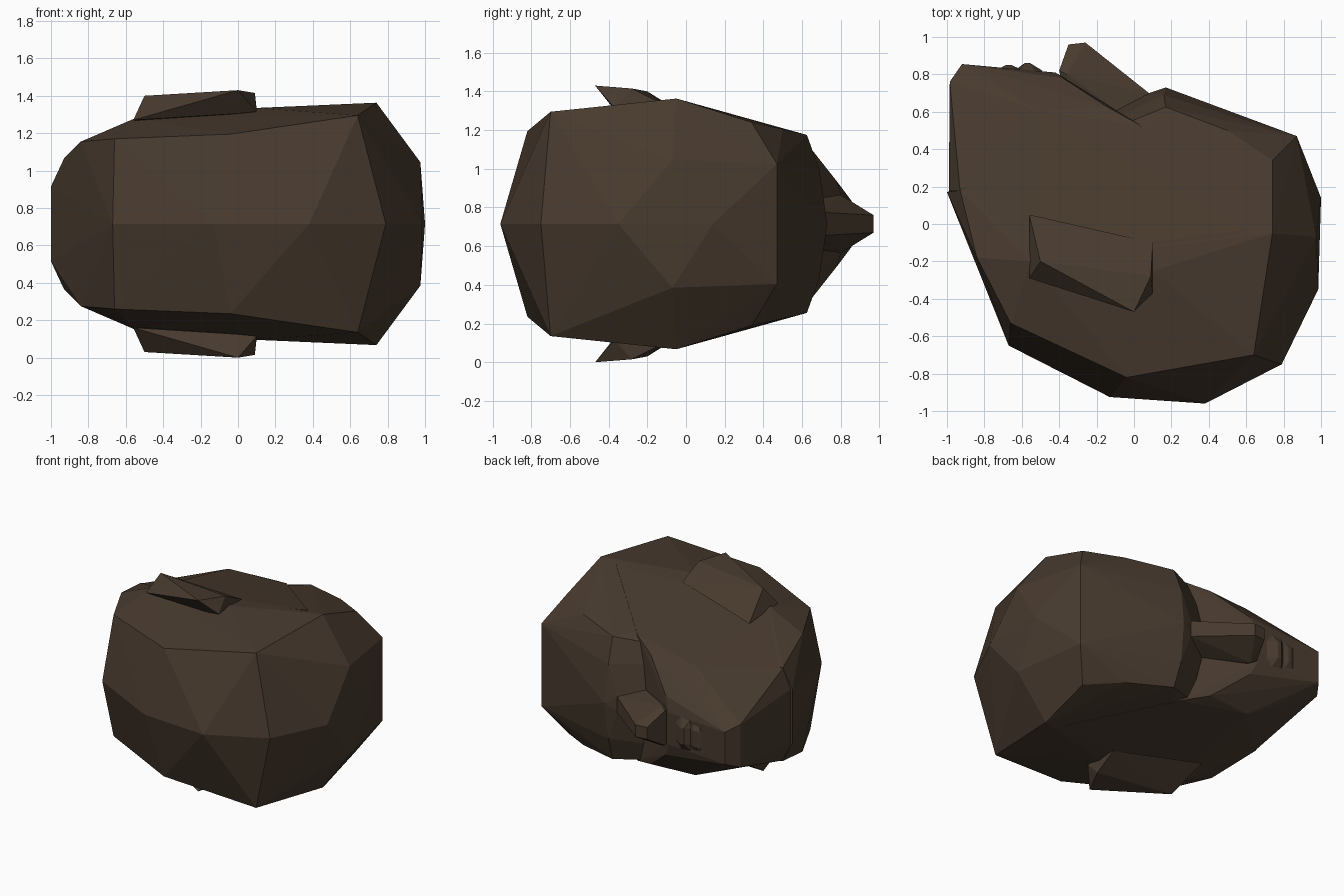
import bpy, bmesh

MID = 0.715  # height of the symmetry plane (head lies on its side)

mat = bpy.data.materials.new("dark_skin")
mat.diffuse_color = (0.065, 0.043, 0.028, 1)


def hull(name, pts, sides=(1, -1)):
    """Faceted convex part from (x, y, distance from symmetry plane)."""
    bm = bmesh.new()
    for x, y, h in pts:
        for s in (sides if h else (1,)):
            bm.verts.new((x, y, MID + s * h))
    res = bmesh.ops.convex_hull(bm, input=bm.verts[:])
    junk = {v for v in res["geom_interior"] + res["geom_unused"]
            if isinstance(v, bmesh.types.BMVert)}
    bmesh.ops.delete(bm, geom=list(junk), context="VERTS")
    bmesh.ops.recalc_face_normals(bm, faces=bm.faces[:])
    me = bpy.data.meshes.new(name)
    bm.to_mesh(me)
    bm.free()
    me.materials.append(mat)
    ob = bpy.data.objects.new(name, me)
    bpy.context.collection.objects.link(ob)
    return ob


# Skull with brow edge and back of the jaw
skull = hull("head", [
    (0.08, 0.70, 0.05), (0.17, 0.73, 0), (0.16, 0.69, 0.28),
    (0.17, 0.625, 0.46), (0.05, 0.54, 0.46), (0.5, 0.50, 0.49),
    (0.87, 0.47, 0.31), (1.0, 0.14, 0), (0.975, -0.07, 0.33), (0.985, -0.35, 0),
    (0.79, -0.75, 0), (0.38, -0.96, 0), (-0.13, -0.925, 0), (-0.67, -0.65, 0),
    (-0.66, -0.53, 0.455), (-0.04, -0.82, 0.48), (0.64, -0.70, 0.58),
    (0.74, -0.05, 0.648), (0.74, 0.34, 0.525), (-0.55, -0.2, 0.565),
    (0.1, -0.25, 0.62), (-0.84, -0.18, 0.44), (-0.93, 0.18, 0.35),
    (-1.0, 0.17, 0.2)])

# Lower face: cheeks, mouth block and chin, running smoothly back to the ears
face = hull("lower_face", [
    (-0.985, 0.76, 0.16), (-0.92, 0.855, 0.12), (-0.74, 0.83, 0.14),
    (-0.42, 0.81, 0.12), (-0.38, 0.78, 0.22), (-0.15, 0.63, 0.41),
    (0.03, 0.53, 0.47), (-0.5, 0.60, 0.41), (-0.93, 0.18, 0.345),
    (-0.99, 0.18, 0.2), (-0.55, -0.18, 0.56), (0.1, -0.2, 0.612),
    (-0.83, -0.16, 0.435), (0.6, -0.03, 0.635)])

# Nose
nose = hull("nose", [
    (-0.35, 0.96, 0.045), (-0.26, 0.97, 0.045), (-0.40, 0.82, 0.13),
    (-0.36, 0.80, 0.15), (0.08, 0.70, 0.06), (-0.08, 0.60, 0.12),
    (-0.35, 0.6, 0.1), (0.1, 0.5, 0.04)])

# Lips
lips = [hull(n, [(x - 0.07, 0.79, 0.17), (x + 0.05, 0.79, 0.17),
                 (x - 0.015, y, 0.06), (x + 0.015, y, 0.06),
                 (x - 0.07, 0.82, 0.06), (x + 0.08, 0.82, 0.06),
                 (x, 0.7, 0.1)])
        for n, x, y in (("lower_lip", -0.67, 0.85), ("upper_lip", -0.57, 0.86))]

# Join the overlapping face parts into the head
for part in [face, nose] + lips:
    m = skull.modifiers.new(part.name, "BOOLEAN")
    m.operation = "UNION"
    m.solver = "EXACT"
    m.object = part
bpy.context.view_layer.update()
dg = bpy.context.evaluated_depsgraph_get()
joined = bpy.data.meshes.new_from_object(skull.evaluated_get(dg))
skull.modifiers.clear()
skull.data = joined
for part in [face, nose] + lips:
    bpy.data.objects.remove(part)

# Ears, flaring toward the back of the head
for name, s in (("left_ear", 1), ("right_ear", -1)):
    hull(name, [
        (0.0, -0.47, 0.715), (0.09, -0.28, 0.70), (-0.50, -0.20, 0.685),
        (-0.56, -0.29, 0.555), (-0.56, 0.05, 0.53), (0.1, -0.37, 0.60),
        (0.1, -0.1, 0.61), (0.0, -0.37, 0.59)], (s,))
